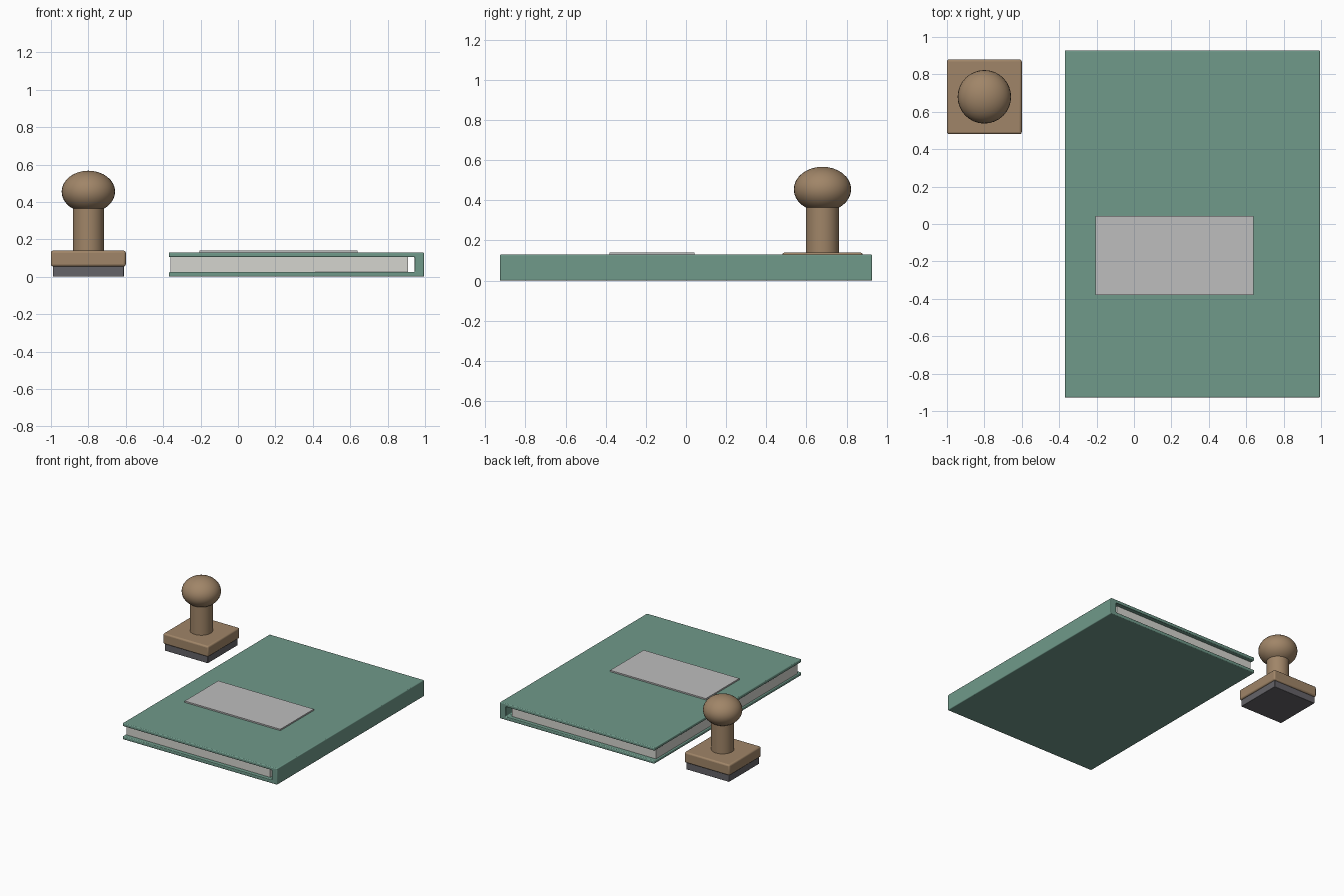
import bpy
import bmesh
from mathutils import Matrix, Vector

cube = bpy.data.objects.get("Cube")
if cube:
    bpy.data.objects.remove(cube, do_unlink=True)


def material(name, rgb):
    m = bpy.data.materials.new(name)
    m.use_nodes = True
    m.diffuse_color = (*rgb, 1)
    m.node_tree.nodes["Principled BSDF"].inputs["Base Color"].default_value = (*rgb, 1)
    return m


green = material("green cloth", (0.16, 0.32, 0.254))
paper = material("cream paper", (0.66, 0.66, 0.62))
grey = material("grey label", (0.515, 0.515, 0.515))
wood = material("brown wood", (0.352, 0.235, 0.138))
rubber = material("dark rubber", (0.13, 0.125, 0.138))


def finish(bm, name, mat, bevel=0, smooth=False):
    """Turn a bmesh into an object, with optional bevel and smooth shading."""
    bmesh.ops.recalc_face_normals(bm, faces=bm.faces)
    mesh = bpy.data.meshes.new(name)
    bm.to_mesh(mesh)
    bm.free()
    mesh.materials.append(mat)
    obj = bpy.data.objects.new(name, mesh)
    bpy.context.collection.objects.link(obj)
    if bevel:
        mod = obj.modifiers.new("Bevel", "BEVEL")
        mod.width = bevel
        mod.segments = 3
    if smooth:
        bpy.ops.object.select_all(action="DESELECT")
        obj.select_set(True)
        bpy.context.view_layer.objects.active = obj
        bpy.ops.object.shade_smooth_by_angle()
    return obj


def box(name, mat, low, high, bevel=0):
    low, high = Vector(low), Vector(high)
    bm = bmesh.new()
    bmesh.ops.create_cube(bm, size=1, matrix=Matrix.Translation((low + high) / 2)
                          @ Matrix.Diagonal((*(high - low), 1)))
    return finish(bm, name, mat, bevel, bool(bevel))


# Book cover: a C-shaped profile with the spine on the +x side
left, right, top, board, spine, half = -0.37, 0.995, 0.13, 0.025, 0.05, 0.928
profile = [(left, 0), (right, 0), (right, top), (left, top), (left, top - board),
           (right - spine, top - board), (right - spine, board), (left, board)]
bm = bmesh.new()
face = bm.faces.new([bm.verts.new((x, -half, z)) for x, z in profile])
sweep = bmesh.ops.extrude_face_region(bm, geom=[face])
bmesh.ops.translate(bm, vec=(0, 2 * half, 0),
                    verts=[v for v in sweep["geom"] if isinstance(v, bmesh.types.BMVert)])
finish(bm, "book_cover", green, 0.006, True)

# Page block, set in from the boards with a gap at the spine
box("page_block", paper, (-0.36, -half + 0.035, board), (0.91, half - 0.035, top - board))

# Label on the front board
box("cover_label", grey, (-0.205, -0.38, top - 0.002), (0.64, 0.043, 0.141))

# Stamp: rubber pad, wooden base, stem and flattened knob
cx, cy = -0.8, 0.68
box("stamp_pad", rubber, (cx - 0.19, cy - 0.19, 0), (cx + 0.19, cy + 0.19, 0.056), 0.004)
box("stamp_base", wood, (cx - 0.2, cy - 0.2, 0.055), (cx + 0.2, cy + 0.2, 0.14), 0.012)

bm = bmesh.new()
bmesh.ops.create_cone(bm, cap_ends=True, segments=32, radius1=0.083, radius2=0.083,
                      depth=0.26, matrix=Matrix.Translation((cx, cy, 0.26)))
finish(bm, "stamp_stem", wood, smooth=True)

bm = bmesh.new()
bmesh.ops.create_uvsphere(bm, u_segments=32, v_segments=16, radius=1,
                          matrix=Matrix.Translation((cx, cy, 0.455))
                          @ Matrix.Diagonal((0.143, 0.143, 0.112, 1)))
finish(bm, "stamp_knob", wood, smooth=True)
